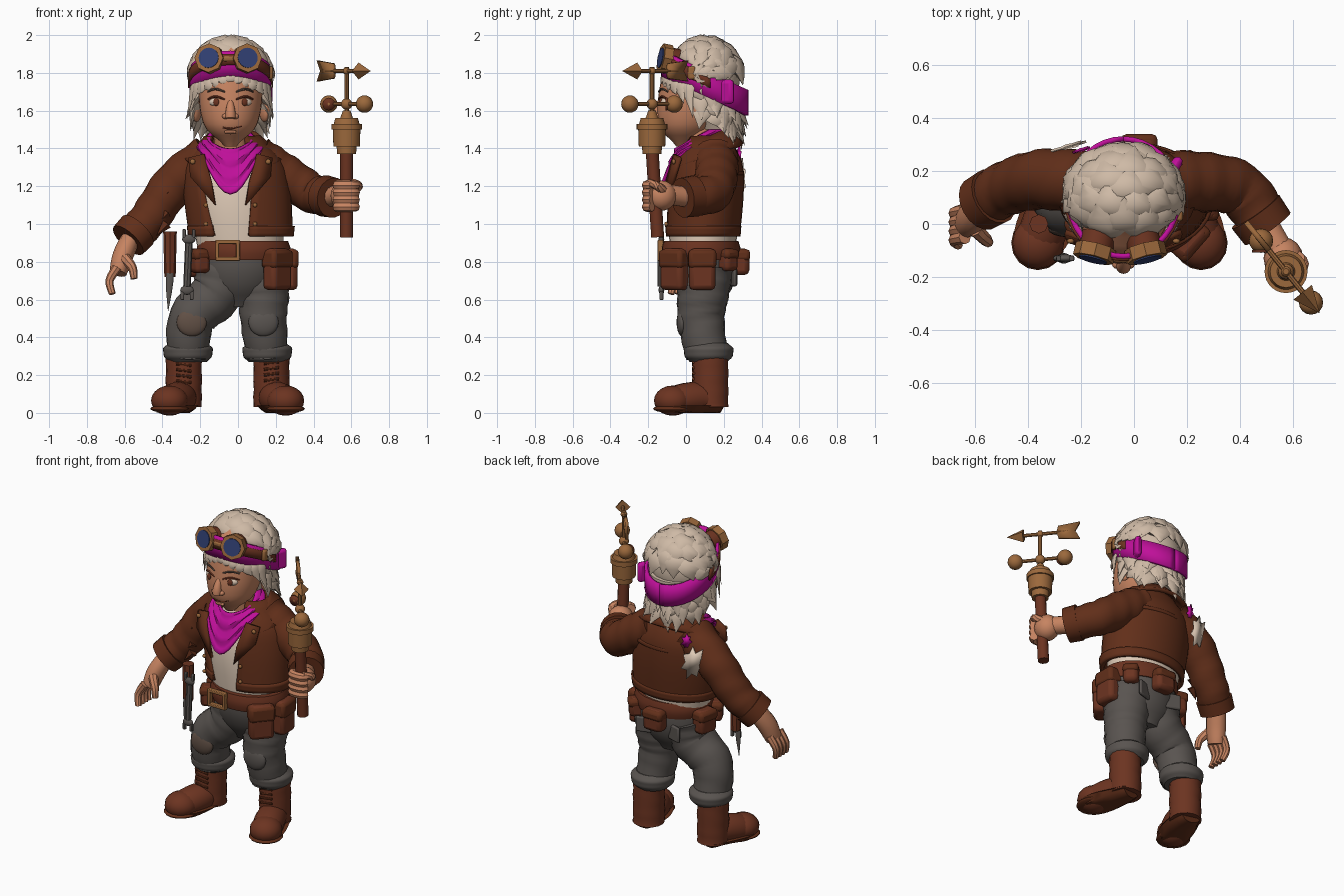
import bpy, bmesh, math, random
from math import sin, cos, pi, sqrt
from mathutils import Vector

random.seed(4)
if "Cube" in bpy.data.objects:
    bpy.data.objects.remove(bpy.data.objects["Cube"])

def colour(name, *rgb):
    material = bpy.data.materials.new(name)
    material.use_nodes = True
    material.diffuse_color = (*rgb, 1)
    material.node_tree.nodes["Principled BSDF"].inputs["Base Color"].default_value = (*rgb, 1)
    return material

SKIN = colour("skin", .57, .23, .12)
HAIR = colour("pale hair", .62, .49, .38)
PINK = colour("magenta cloth", .52, .005, .32)
JACKET = colour("brown leather", .12, .028, .01)
GREY = colour("grey cloth", .1, .088, .08)
SHIRT = colour("cream cloth", .72, .58, .46)
BRASS = colour("brass", .33, .14, .045)
LENS = colour("blue glass", .03, .05, .17)
BOOT = colour("red brown leather", .15, .034, .015)
PATCH = colour("worn patch", .12, .08, .06)
FRONT, UP = (0, 1, 0), (0, 0, 1)

def build(name, bm, material, thick=0, bevel=0):
    bmesh.ops.recalc_face_normals(bm, faces=bm.faces)
    mesh = bpy.data.meshes.new(name)
    bm.to_mesh(mesh)
    bm.free()
    for face in mesh.polygons:
        face.use_smooth = True
    mesh.set_sharp_from_angle(angle=.75)
    mesh.materials.append(material)
    part = bpy.data.objects.new(name, mesh)
    bpy.context.scene.collection.objects.link(part)
    if thick:
        modifier = part.modifiers.new("thickness", "SOLIDIFY")
        modifier.thickness, modifier.offset = thick, 0
    if bevel:
        modifier = part.modifiers.new("bevel", "BEVEL")
        modifier.width, modifier.segments = bevel, 2
    return part

def sheet(name, point, around, along, material, closed=True, cap=False, thick=0):
    """Grid surface from point(u, v); u runs around, v runs along."""
    bm = bmesh.new()
    columns = around if closed else around + 1
    grid = [[bm.verts.new(point(i / around, j / along)) for i in range(columns)] for j in range(along + 1)]
    for row, following in zip(grid, grid[1:]):
        for i in range(around):
            k = (i + 1) % columns
            bm.faces.new((row[i], row[k], following[k], following[i]))
    if cap:
        bm.faces.new(grid[0])
        bm.faces.new(grid[-1])
    return build(name, bm, material, thick)

def sample(rows, t):
    """Smooth curve through evenly spaced points."""
    last = len(rows) - 1
    i = min(int(t * last + 1e-6), last - 1)
    f = t * last - i
    p, q, r, s = (Vector(rows[max(0, min(last, i + k))]) for k in (-1, 0, 1, 2))
    return q + .5 * f * (r - p + f * (2 * p - 5 * q + 4 * r - s + f * (3 * (q - r) + s - p)))

def rings(name, low, high, radii, material, base, top=None, depth=1, steps=3, gap=None, turn=0, thick=0):
    """Stacked ellipses at even heights; a gap leaves the front open."""
    base, top = Vector(base), Vector(top or base)
    profile = [(r, 0) for r in radii]
    def point(u, v):
        radius, centre = sample(profile, v).x, base.lerp(top, v)
        half = gap(v) if gap else 0
        a = turn + half + u * 2 * (pi - half)
        return (centre.x + radius * sin(a), centre.y - radius * depth * cos(a), low + (high - low) * v)
    return sheet(name, point, 32, steps * (len(radii) - 1), material, not gap, not gap, thick)

def limb(name, path, material, start, end=None, swell=0, flat=1, ref=FRONT, sides=12, steps=4, fold=0, clamp=None):
    """Tube along a path, tapering from start to end radius; flat squashes it along ref."""
    end = start if end is None else end
    def point(u, v):
        tangent = sample(path, min(1, v + .02)) - sample(path, max(0, v - .02))
        across = tangent.cross(Vector(ref)).normalized()
        upward = across.cross(tangent).normalized()
        a = 2 * pi * u
        radius = (start + (end - start) * v) * (1 + swell * sin(pi * v)) * (1 + fold * sin(v * 34 + 2 * sin(a)))
        place = sample(path, v) + (across * cos(a) + upward * sin(a) * flat) * max(radius, .001)
        if clamp:
            place.z = max(clamp[0], min(clamp[1], place.z))
        return place
    return sheet(name, point, sides, steps * (len(path) - 1), material, cap=True)

def rod(name, path, material, start, end=None, sides=8, ref=FRONT):
    return limb(name, path, material, start, end, ref=ref, sides=sides, steps=1)

def ball(name, place, size, material, turn=0):
    bm = bmesh.new()
    bmesh.ops.create_uvsphere(bm, u_segments=16, v_segments=10, radius=1)
    part = build(name, bm, material)
    part.location, part.scale, part.rotation_euler.z = place, size, turn

def box(name, place, size, material, turn=0, bevel=.01):
    bm = bmesh.new()
    bmesh.ops.create_cube(bm, size=1)
    bmesh.ops.scale(bm, vec=size, verts=bm.verts)
    part = build(name, bm, material, bevel=bevel)
    part.location, part.rotation_euler.z = place, turn

def plate(name, points, material, thick=.02):
    bm = bmesh.new()
    bm.faces.new([bm.verts.new(p) for p in points])
    build(name, bm, material, thick)

MID = -.055  # centre line between the feet
HX = -.04  # centre line of the head
SIDES = ((-1, "right_"), (1, "left_"))

# Boots, trouser legs and turned-up cuffs
for s, side in SIDES:
    ankle, shin = MID + s * .232, MID + s * .21
    limb(side + "boot_shaft", [(ankle, .13, .03), (ankle, .13, .34)], BOOT, .095, sides=18, steps=9, fold=.025)
    foot = [(ankle, .19, .06), (ankle + s * .02, .07, .08), (ankle + s * .07, -.06, .06), (ankle + s * .08, -.11, .05)]
    limb(side + "boot_foot", foot, BOOT, .06, .055, .6, .95, UP, 18, clamp=(.02, 1))
    limb(side + "boot_sole", foot, JACKET, .07, .065, .6, .9, UP, 18, clamp=(0, .04))
    ball(side + "boot_toe", (ankle + s * .075, -.07, .065), (.098, .1, .08), BOOT, s * .4)
    ball(side + "boot_toe_sole", (ankle + s * .075, -.07, .022), (.102, .105, .022), JACKET, s * .4)
    for k in range(4):
        z = .17 + k * .03
        rod(side + "boot_lace", [(ankle - .04, .04, z), (ankle + .04, .04, z + s * .01)], JACKET, .008)
    knee = Vector((shin - s * .02, .08, .5))
    limb(side + "trouser_leg", [(.02 + s * .1, .1, .76), (.01 + s * .125, .09, .63), knee, (shin, .11, .3)],
         GREY, .15, .11, sides=20, steps=6, fold=.025)
    rings(side + "trouser_cuff", .27, .37, [.1, .125, .13, .13, .1], GREY, (shin, .12))
    ball(side + "knee_patch", knee - Vector((0, .1, .02)), (.08, .03, .075), PATCH if s < 0 else GREY)
    box(side + "back_pocket", (.02 + s * .11, .25, .72), (.1, .02, .1), GREY, s * .3)

# Hips, shirt and belt
rings("trouser_hips", .56, .84, [.1, .18, .22, .225], GREY, (.01, .1), (.03, .09), .8)
rings("shirt", .8, 1.41, [.22, .235, .24, .21, .11], SHIRT, (.02, .09), (HX, .09), .77)
rings("belt", .81, .91, [.235, .247, .247, .235], BOOT, (.03, .08), depth=.84, steps=1)
for k in (-1, 1):
    box("buckle_post", (MID + k * .055, -.135, .86), (.02, .03, .11), BRASS, bevel=.004)
    box("buckle_bar", (MID, -.135, .86 + k * .045), (.13, .03, .02), BRASS, bevel=.004)

# Pouches spaced around the belt by angle
def pouch(name, a, width, height):
    x, y = .02 + .25 * sin(a), .08 - .21 * cos(a)
    box(name, (x, y, .87 - height / 2), (width, .09, height), BOOT, a, .025)
    box(name + "_flap", (x, y, .87 - height / 4), (width * 1.06, .1, height * .45), JACKET, a, .02)

for name, a, width, height in (("left_hip_pouch", .85, .15, .22), ("left_side_pouch", 1.6, .14, .22),
        ("left_rear_pouch", 2.3, .09, .12), ("back_pouch", pi, .13, .14),
        ("right_hip_pouch", -1.1, .1, .13), ("right_side_pouch", -1.8, .13, .15)):
    pouch(name, a, width, height)

# Sheathed blade and wrench on the right hip
rod("tool_sheath", [(-.36, 0, .96), (-.36, 0, .72)], BOOT, .036, .03)
limb("long_blade", [(-.36, -.02, .74), (-.37, -.02, .54)], GREY, .02, 0, .5, .5)
rod("wrench_handle", [(-.26, -.13, .9), (-.27, -.13, .67)], GREY, .02)
for x, z, way in ((-.26, .92, 1), (-.27, .65, -1)):
    ball("wrench_head", (x, -.13, z), (.036, .015, .025), GREY)
    for d in (-.025, .025):
        box("wrench_jaw", (x + d, -.13, z + way * .03), (.018, .02, .045), GREY, bevel=.004)

# Jacket body, hem, collar and lapels
rings("jacket_body", .94, 1.46, [.262, .27, .27, .245, .14], JACKET, (.015, .09), (-.03, .12), .7,
      gap=lambda v: .35 + .3 * v, turn=-.2, thick=.025)
rings("jacket_hem", .935, .99, [.27, .276], JACKET, (.015, .09), depth=.7, gap=lambda v: .37, turn=-.2, thick=.02)
rings("jacket_back_seam", 1.26, 1.28, [.272, .27], JACKET, (0, .11), depth=.7, gap=lambda v: 1.7, thick=.015)

def collar(u, v):
    a = .7 + u * 2 * (pi - .7)
    r = .125 + .11 * v
    return (-.025 + r * sin(a) * 1.08, .11 - r * .8 * cos(a), 1.45 - .1 * v - (.05 + .02 * v) * cos(a))
sheet("jacket_collar", collar, 30, 4, JACKET, False, thick=.025)
for s, side in SIDES:
    plate(side + "lapel", [(HX + s * d, y, z) for d, y, z in
          ((.08, -.1, 1.1), (.21, -.06, 1.25), (.22, -.03, 1.35), (.14, -.06, 1.37), (.1, -.1, 1.22))], JACKET)
    ball(side + "collar_stud", (HX + s * .2, -.065, 1.33), (.014, .01, .014), BRASS)
    for z in (1, 1.1):
        ball(side + "jacket_stud", (HX + s * .13, -.105, z), (.012, .01, .012), BRASS)

# Ragged tear down the back of the right shoulder
def ragged(name, place, size, material):
    points = []
    for k in range(14):
        a, r = k * pi / 7, size * random.uniform(.7, 1) * (1 if k % 2 else .6)
        points.append(Vector(place) + Vector((.6 * cos(a) - .2 * sin(a), .2 * cos(a), sin(a))) * r)
    plate(name, points, material, .009)
ragged("torn_shoulder", (-.25, .292, 1.24), .15, SHIRT)
ragged("torn_shoulder_scarf", (-.2, .28, 1.36), .06, PINK)

# Sleeves with turned cuffs
def sleeve(side, path, ref):
    limb(side + "sleeve", path, JACKET, .125, .094, ref=ref, sides=18, steps=7, fold=.03)
    inner, wrist = Vector(path[-2]), Vector(path[-1])
    back = (inner - wrist).normalized()
    rod(side + "sleeve_cuff", [wrist + back * .07, wrist - back * .01], JACKET, .11, .106, 18, ref)
sleeve("left_", [(.1, .15, 1.34), (.24, .16, 1.26), (.4, .13, 1.16), (.5, -.01, 1.14)], UP)
sleeve("right_", [(-.15, .15, 1.35), (-.33, .17, 1.22), (-.47, .14, 1.03), (-.575, .08, .92)], FRONT)
for z in (1, 1.06, 1.17):
    rod("torn_sleeve_flap", [(-.38, .08, z), (-.43, .06, z - .06)], JACKET, .03, 0, 5)

# Left fist gripping the staff
SX, SY = .575, -.18
limb("left_wrist", [(.48, .02, 1.14), (.56, -.12, 1.16)], SKIN, .055)
ball("left_palm", (.565, -.13, 1.15), (.075, .08, .08), SKIN)
for k in range(4):
    curl = [(SX + .05 * cos(a), SY + .03 * sin(a), 1.205 - k * .038) for a in (pi, pi * 1.3, pi * 1.7, pi * 2)]
    limb("left_finger", curl, SKIN, .029, .025, ref=UP, sides=8)
limb("left_thumb", [(.6, -.11, 1.17), (.64, -.15, 1.2), (.61, -.2, 1.22)], SKIN, .025, .02, sides=8)

# Relaxed right hand
limb("right_palm", [(-.57, .08, .92), (-.61, .03, .83), (-.635, 0, .74)], SKIN, .05, .045, .15, 1.2)
for k in range(4):
    y = -.05 + k * .034
    limb("right_finger", [(-.64, y, .77), (-.68, y - .01, .7), (-.665, y - .03, .63)], SKIN, .026, .018, sides=8)
limb("right_thumb", [(-.6, -.02, .82), (-.56, -.06, .77), (-.55, -.07, .71)], SKIN, .03, .018, sides=8)

# Staff with wind gauge: handle, head, cups and arrow vane
SX, SY = .575, -.18
rod("staff_handle", [(SX, SY + .03, .93), (SX, SY, 1.4)], BOOT, .034, sides=12)
for name, low, high, bottom, top in (("collar", 1.37, 1.41, .05, .053), ("drum", 1.41, 1.5, .07, .073),
        ("rim", 1.5, 1.53, .081, .081), ("lid", 1.53, 1.56, .068, .06), ("neck", 1.56, 1.6, .034, .02)):
    rings("staff_" + name, low, high, [bottom, top], BRASS, (SX, SY), steps=1)
rod("vane_rod", [(SX, SY, 1.58), (SX, SY, 1.83)], BRASS, .012)
CUPS, VANE = 1.635, 1.81
def gauge(r, z):
    return (SX + .63 * r, SY - .78 * r, z)
for name, z, size in (("cup_hub", CUPS, .03), ("vane_hub", VANE, .02)):
    ball(name, gauge(0, z), (size, size, size), BRASS)
    rod(name + "_arm", [gauge(-.17, z), gauge(.13, z)], BRASS, .011, ref=UP)
for r in (-.15, .15):
    ball("wind_cup", gauge(r, CUPS), (.046, .046, .046), BRASS)
x, y, z = gauge(-.15, CUPS)
plate("cup_hollow", [(x + .034 * cos(k * pi / 6), y - .04, z + .034 * sin(k * pi / 6)) for k in range(12)], BOOT, .009)
rod("vane_tip", [gauge(.1, VANE), gauge(.2, VANE)], BRASS, .045, 0, 4, UP)
plate("vane_tail", [gauge(r, VANE + h) for r, h in
      ((-.1, 0), (-.11, .04), (-.24, .055), (-.21, 0), (-.24, -.055), (-.11, -.04))], BRASS)

# Neck, scarf and head
rod("neck", [(-.03, .1, 1.3), (HX, .07, 1.52)], SKIN, .09, sides=14)
def scarf(u, v):
    a = 2 * pi * u
    r = .115 + .08 * v + .008 * sin(v * 17 + 3 * cos(a))
    return (HX + r * sin(a) * .9, .06 - r * cos(a), 1.46 - .06 * cos(a) - v * (.06 + .18 * max(0, cos(a)) ** 4))
sheet("neck_scarf", scarf, 36, 10, PINK, thick=.015)
rings("head", 1.41, 1.94, [.03, .125, .158, .168, .17, .165, .1], SKIN, (HX, -.02), (HX, .08), 1.05)

# Face, placed on the head's surface
def on_face(d, z, out=0):
    return (HX + d, .03 - .176 * sqrt(1 - (d / .17) ** 2) - out, z)
limb("nose", [on_face(0, 1.65, -.01), on_face(0, 1.6, .01), on_face(0, 1.56, .015)], SKIN, .014, .028, .2)
limb("mouth", [on_face(d, 1.505 + d * d * 4, -.008) for d in (-.04, 0, .06)], BOOT, .005, sides=6)
limb("lower_lip", [on_face(d, 1.487, -.014) for d in (-.03, 0, .03)], SKIN, .006, swell=1, sides=8)
for s, side in SIDES:
    ball(side + "nostril", on_face(s * .026, 1.57, .005), (.018, .02, .015), SKIN)
    ball(side + "eye", on_face(s * .08, 1.645, -.01), (.034, .02, .022), SHIRT, s * .4)
    ball(side + "iris", on_face(s * .076, 1.645, .006), (.017, .009, .02), BOOT, s * .4)
    for name, z, material in (("eyelid", 1.66, BOOT), ("eyebrow", 1.7, PATCH)):
        limb(side + name, [on_face(s * d, z + h, .002) for d, h in ((.03, 0), (.08, .015), (.12, 0))],
             material, .004, swell=.6, sides=6)
    ball(side + "ear", (HX + s * .18, .08, 1.6), (.025, .045, .06), SKIN, s * .4)

# Tilted headband, goggles and their strap
def band_height(y):
    return 1.81 - .47 * y
def band(name, material, grow, low, high, reach):
    def point(u, v):
        a = (2 * u - 1) * reach
        y = .1 - (.2 + grow) * cos(a)
        return (HX + (.185 + grow) * sin(a), y, band_height(y) + low + (high - low) * v)
    sheet(name, point, 36, 2, material, False, thick=.02)
band("headband", PINK, .022, -.085, .05, pi)
band("goggle_strap", BOOT, .03, -.03, .03, 1.7)
box("headband_knot", (HX + .185, .2, 1.7), (.04, .12, .13), PINK, -.5, .02)
box("strap_slider", (HX + .21, .03, 1.8), (.03, .04, .07), BRASS)
for s, side in SIDES:
    centre, outward = Vector((-.052 + s * .091, -.085, 1.87)), Vector((s * .25, -1, .2)).normalized()
    for name, material, back, ahead, radius, sides in (("goggle_cup", BOOT, -.05, .02, .065, 16),
            ("goggle_rim", BRASS, 0, .05, .078, 8), ("goggle_lens", LENS, .03, .055, .054, 16)):
        rod(side + name, [centre + outward * back, centre + outward * ahead], material, radius, None, sides, UP)
box("goggle_bridge", (-.05, -.13, 1.875), (.06, .03, .03), BRASS)

# Hair: cap, tousled swept-back crown locks, lower locks and fringe
CROWN = Vector((HX, .1, 1.76))
ball("hair_cap", CROWN, (.185, .185, .195), HAIR)
rings("hair_nape", 1.5, 1.72, [.1, .16, .19], HAIR, (HX, .16), (HX, .11))
def lock(path, width, out):
    limb("hair_lock", path, HAIR, width, 0, 1, .4, out, 6, 3)
def crown(a, phi, grow):
    return CROWN + Vector((sin(a), -.9 * cos(a) * cos(phi), cos(a) * sin(phi))) * .195 * grow
for row in range(5):
    for i in range(-3, 4):
        a = i * .4 + (row % 2) * .2 + random.uniform(-.1, .1)
        phi = .75 + row * .42 + random.uniform(-.1, .1)
        path = [crown(a, phi, .95), crown(a, phi + .35, 1.12), crown(a * 1.1, phi + .75, random.uniform(1.14, 1.27))]
        lock(path, .072, path[1] - CROWN)
def side_hair(a, r, z):
    return (HX + r * sin(a), .09 - r * cos(a), z)
for layer in range(3):
    for i in range(13):
        a = pi + (i / 6 - 1) * (1.8 - layer * .12)
        z = band_height(.09 - .2 * cos(a)) - .04 - layer * .05
        bend = random.uniform(-.15, .15)
        lock([side_hair(a, .165, z), side_hair(a + bend, .2, z - .05),
              side_hair(a + bend * 2, random.uniform(.2, .245), z - random.uniform(.1, .15))],
             .045, (sin(a), -cos(a), 0))
for i in range(-6, 7):
    a, edge = i * .2, abs(i) / 6
    lock([side_hair(a, .2, 1.8 - .06 * edge), side_hair(a, .215, 1.76 - .06 * edge),
          side_hair(a * 1.12, .21 + .025 * edge, 1.74 - .18 * edge ** 3)], .032, (sin(a), -cos(a), 0))
